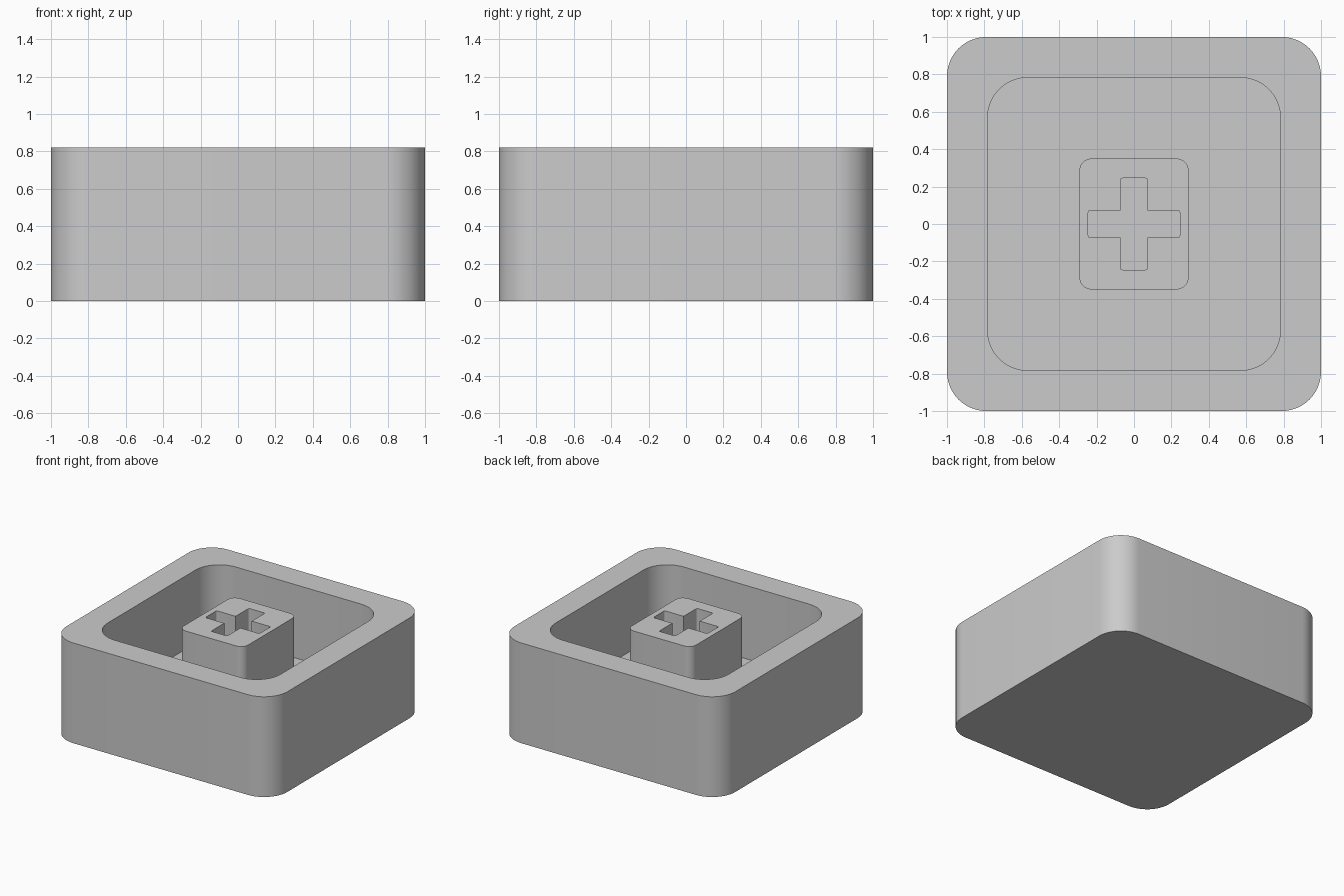
import bpy
import bmesh
from math import cos, sin, pi

HEIGHT = 0.82
FLOOR = 0.22

default_cube = bpy.data.objects.get("Cube")
if default_cube:
    bpy.data.objects.remove(default_cube, do_unlink=True)

# Single grey plastic
plastic = bpy.data.materials.new("grey plastic")
plastic.use_nodes = True
GREY = (0.6, 0.6, 0.6, 1)
plastic.diffuse_color = GREY
plastic.node_tree.nodes["Principled BSDF"].inputs["Base Color"].default_value = GREY


def arc(cx, cy, radius, start, steps):
    """Counterclockwise quarter circle."""
    angles = [start + pi / 2 * i / steps for i in range(steps + 1)]
    return [(cx + radius * cos(a), cy + radius * sin(a)) for a in angles]


def rounded_rectangle(half_x, half_y, radius, steps=12):
    points = []
    for quarter, (sx, sy) in enumerate([(1, 1), (-1, 1), (-1, -1), (1, -1)]):
        points += arc(sx * (half_x - radius), sy * (half_y - radius),
                      radius, quarter * pi / 2, steps)
    return points


def cross_outline(reach, half_width, radius):
    """One arm with softened tips, turned four times."""
    arm = [(half_width, -half_width)]
    arm += arc(reach - radius, radius - half_width, radius, -pi / 2, 3)
    arm += arc(reach - radius, half_width - radius, radius, 0, 3)
    points = []
    for _ in range(4):
        points += arm
        arm = [(-y, x) for x, y in arm]
    return points


def ring(bm, outline, z):
    return [bm.verts.new((x, y, z)) for x, y in outline]


def bridge(bm, first, second):
    count = len(first)
    for i in range(count):
        j = (i + 1) % count
        bm.faces.new((first[i], first[j], second[j], second[i]))


def ring_edges(bm, verts):
    return [bm.edges.get((verts[i - 1], verts[i])) for i in range(len(verts))]


def finish(bm, name):
    mesh = bpy.data.meshes.new(name)
    bm.to_mesh(mesh)
    bm.free()
    mesh.materials.append(plastic)
    part = bpy.data.objects.new(name, mesh)
    bpy.context.collection.objects.link(part)
    bpy.ops.object.select_all(action="DESELECT")
    part.select_set(True)
    bpy.context.view_layer.objects.active = part
    bpy.ops.object.shade_smooth_by_angle(angle=pi / 6)


outer = rounded_rectangle(1, 1, 0.21)
inner = rounded_rectangle(0.783, 0.783, 0.215)
stem = rounded_rectangle(0.292, 0.35, 0.065)
cross = cross_outline(0.245, 0.073, 0.012)

# Hollow cap: outside wall, rim, inside wall, floor around the stem
bm = bmesh.new()
rings = [ring(bm, outline, z) for outline, z in [
    (outer, 0), (outer, HEIGHT), (inner, HEIGHT), (inner, FLOOR), (stem, FLOOR)]]
for lower, upper in zip(rings, rings[1:]):
    bridge(bm, lower, upper)
bm.faces.new(rings[0][::-1])
finish(bm, "cap_shell")

# Stem with a cross-shaped socket
bm = bmesh.new()
stem_base, stem_top = ring(bm, stem, FLOOR), ring(bm, stem, HEIGHT)
socket_top, socket_base = ring(bm, cross, HEIGHT), ring(bm, cross, FLOOR)
bridge(bm, stem_base, stem_top)
bridge(bm, socket_top, socket_base)
bm.faces.new(socket_base)
fill = bmesh.ops.triangle_fill(
    bm, edges=ring_edges(bm, stem_top) + ring_edges(bm, socket_top),
    use_beauty=True, normal=(0, 0, 1))
for face in [g for g in fill["geom"] if isinstance(g, bmesh.types.BMFace)]:
    face.normal_update()
    if face.normal.z < 0:
        face.normal_flip()
finish(bm, "stem")
